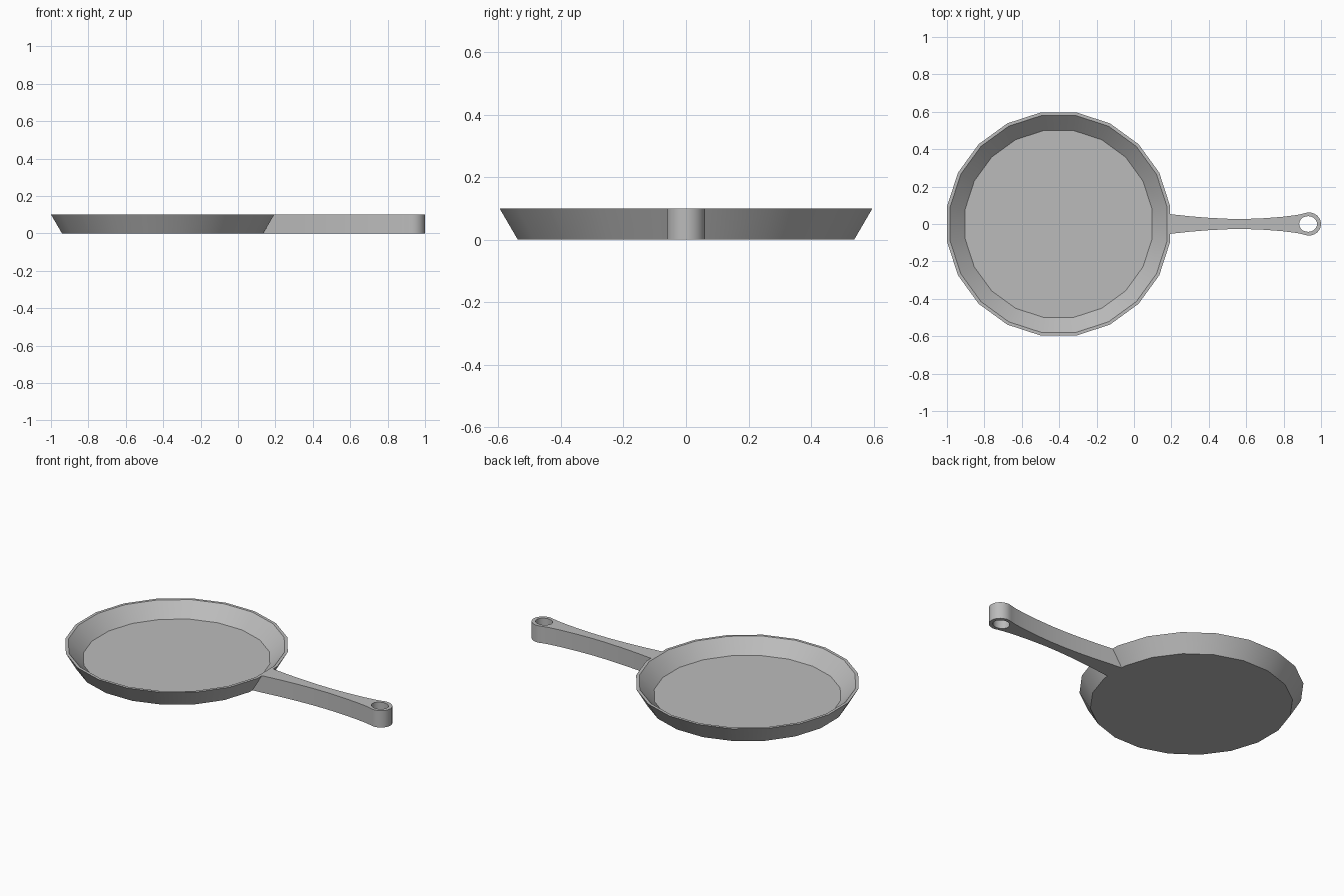
import bpy
import bmesh
from math import sin, cos, pi, radians

cube = bpy.data.objects.get("Cube")
if cube:
    bpy.data.objects.remove(cube, do_unlink=True)

HEIGHT = 0.1
PAN_X = -0.403
SIDES = 20

iron = bpy.data.materials.new("grey iron")
iron.use_nodes = True
iron.diffuse_color = (0.5, 0.5, 0.5, 1)
iron.node_tree.nodes["Principled BSDF"].inputs["Base Color"].default_value = (0.5, 0.5, 0.5, 1)


def finish(obj):
    """Give the part its colour and smooth its rounded walls."""
    obj.data.materials.clear()
    obj.data.materials.append(iron)
    bpy.ops.object.select_all(action="DESELECT")
    obj.select_set(True)
    bpy.context.view_layer.objects.active = obj
    bpy.ops.object.shade_smooth_by_angle(angle=radians(30))


# Pan: a stack of rings from the underside, over the rim, to the floor
bm = bmesh.new()
profile = [(0.545, 0), (0.604, HEIGHT), (0.587, HEIGHT), (0.506, 0.022)]
rings = []
for radius, z in profile:
    angles = [2 * pi * (i + 0.5) / SIDES for i in range(SIDES)]
    rings.append([bm.verts.new((PAN_X + radius * cos(a), radius * sin(a), z)) for a in angles])
for low, high in zip(rings, rings[1:]):
    for i in range(SIDES):
        j = (i + 1) % SIDES
        bm.faces.new((low[i], low[j], high[j], high[i]))
bm.faces.new(rings[0])
bm.faces.new(rings[-1])
bmesh.ops.recalc_face_normals(bm, faces=bm.faces)
mesh = bpy.data.meshes.new("pan_bowl")
bm.to_mesh(mesh)
bm.free()
pan = bpy.data.objects.new("pan_bowl", mesh)
bpy.context.collection.objects.link(pan)
finish(pan)

# Handle outline: waisted sides, rounded end, and a hanging hole
side = [(0.12, 0.06), (0.2, 0.052), (0.3, 0.041), (0.4, 0.033), (0.5, 0.028),
        (0.6, 0.027), (0.7, 0.031), (0.8, 0.039), (0.87, 0.048)]
arc = [radians(-115 + 230 * i / 14) for i in range(15)]
outline = [(x, -w) for x, w in side]
outline += [(0.935 + 0.065 * cos(a), 0.062 * sin(a)) for a in arc]
outline += [(x, w) for x, w in reversed(side)]
hole = [(0.931 + 0.048 * cos(2 * pi * i / 20), 0.042 * sin(2 * pi * i / 20)) for i in range(20)]

curve = bpy.data.curves.new("handle", "CURVE")
curve.dimensions = "2D"
curve.fill_mode = "BOTH"
curve.extrude = HEIGHT / 2
for loop in (outline, hole):
    spline = curve.splines.new("POLY")
    spline.points.add(len(loop) - 1)
    for point, (x, y) in zip(spline.points, loop):
        point.co = (x, y, 0, 1)
    spline.use_cyclic_u = True
handle = bpy.data.objects.new("handle", curve)
bpy.context.collection.objects.link(handle)
bpy.ops.object.select_all(action="DESELECT")
handle.select_set(True)
bpy.context.view_layer.objects.active = handle
bpy.ops.object.convert(target="MESH")
handle = bpy.context.view_layer.objects.active

# Stand the handle on the ground and slant its root to follow the pan wall
bm = bmesh.new()
bm.from_mesh(handle.data)
bmesh.ops.remove_doubles(bm, verts=bm.verts, dist=0.0001)
for v in bm.verts:
    v.co.z += HEIGHT / 2
    if v.co.x < 0.15 and v.co.z > HEIGHT / 2:
        v.co.x = 0.187
        v.co.y *= 0.89
bmesh.ops.recalc_face_normals(bm, faces=bm.faces)
bm.to_mesh(handle.data)
bm.free()
finish(handle)
